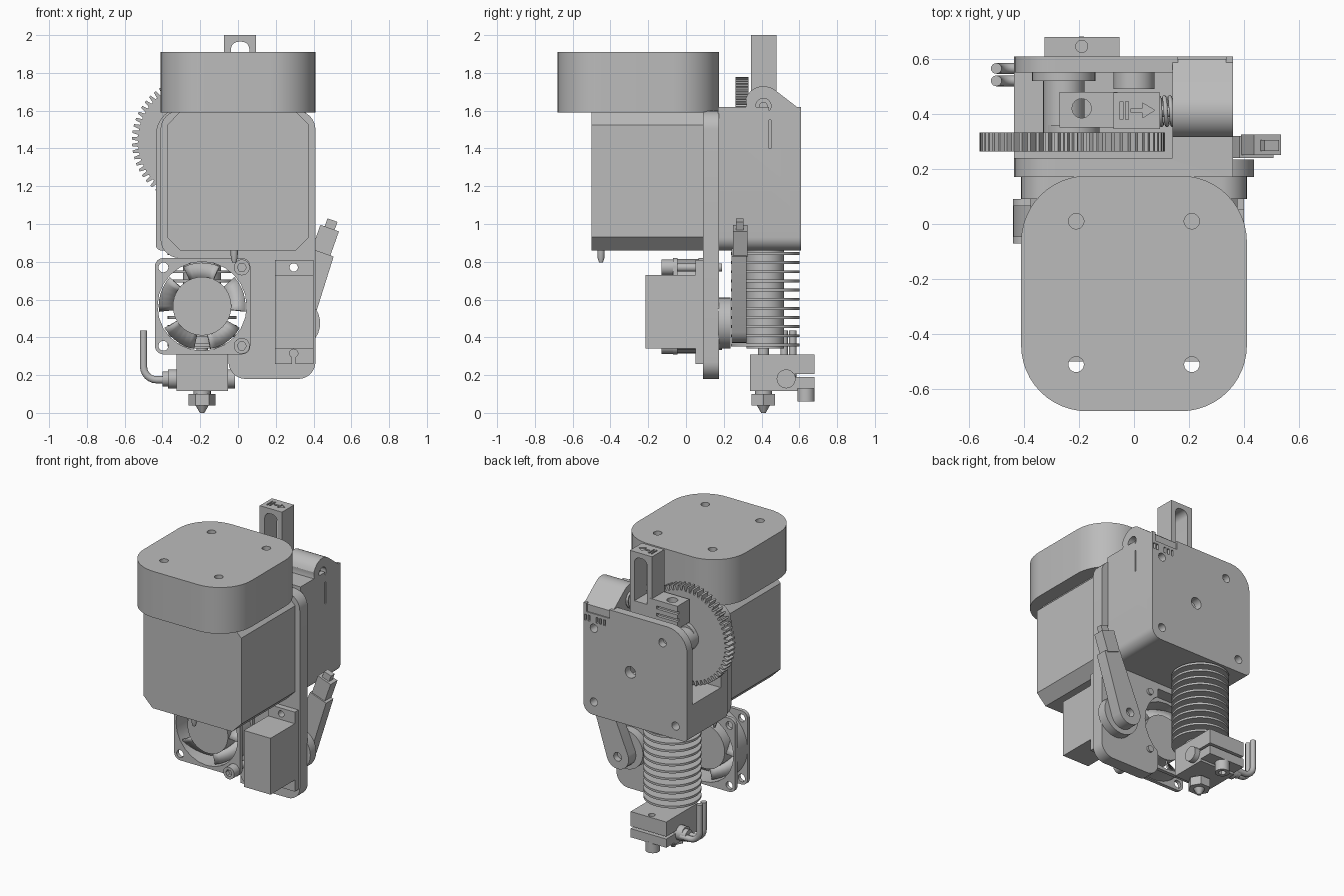
import bpy, bmesh
from math import sin, cos, pi, radians
from mathutils import Vector

if "Cube" in bpy.data.objects:
    bpy.data.objects.remove(bpy.data.objects["Cube"])

grey = bpy.data.materials.new("plain grey")
grey.use_nodes = True
grey.diffuse_color = (0.5, 0.5, 0.5, 1)
grey.node_tree.nodes["Principled BSDF"].inputs["Base Color"].default_value = (0.5, 0.5, 0.5, 1)
FRAMES = {"x": ((0, 1, 0), (0, 0, 1), (1, 0, 0)),
          "y": ((1, 0, 0), (0, 0, 1), (0, 1, 0)),
          "z": ((1, 0, 0), (0, 1, 0), (0, 0, 1))}


def finish(name, bm):
    bmesh.ops.recalc_face_normals(bm, faces=bm.faces)
    mesh = bpy.data.meshes.new(name)
    bm.to_mesh(mesh)
    bm.free()
    mesh.materials.append(grey)
    ob = bpy.data.objects.new(name, mesh)
    bpy.context.collection.objects.link(ob)
    return ob


def prism(name, pts, axis, lo, hi):
    """Extrude a 2D outline along an axis."""
    u, v, w = (Vector(a) for a in FRAMES[axis])
    bm = bmesh.new()
    rings = [[bm.verts.new(u * p + v * q + w * d) for p, q in pts] for d in (lo, hi)]
    for ring in rings:
        bm.faces.new(ring)
    for i in range(len(pts)):
        j = (i + 1) % len(pts)
        bm.faces.new((rings[0][i], rings[0][j], rings[1][j], rings[1][i]))
    return finish(name, bm)


def circle(cx, cy, r, n=32, turn=0):
    return [(cx + r * cos(turn + 2 * pi * i / n), cy + r * sin(turn + 2 * pi * i / n)) for i in range(n)]


def rounded(x0, x1, y0, y1, r, n=8):
    """Rectangle with rounded corners; n=1 gives chamfers. r may list TR, TL, BL, BR."""
    rs = r if isinstance(r, tuple) else (r,) * 4
    pts = []
    for k, (x, y, sx, sy) in enumerate(((x1, y1, -1, -1), (x0, y1, 1, -1), (x0, y0, 1, 1), (x1, y0, -1, 1))):
        steps = n if rs[k] else 0
        for i in range(steps + 1):
            a = pi / 2 * (k + i / max(steps, 1))
            pts.append((x + rs[k] * (sx + cos(a)), y + rs[k] * (sy + sin(a))))
    return pts


def box(name, x, y, z):
    return prism(name, rounded(*x, *y, 0), "z", *z)


def rod(name, axis, c, r, lo, hi, n=32):
    return prism(name, circle(*c, r, n), axis, lo, hi)


def combine(ob, tools, operation="DIFFERENCE"):
    """Apply booleans and remove the tools."""
    for tool in tools:
        mod = ob.modifiers.new("cut", "BOOLEAN")
        mod.object, mod.operation, mod.solver = tool, operation, "EXACT"
        deps = bpy.context.evaluated_depsgraph_get()
        deps.update()
        ob.data = bpy.data.meshes.new_from_object(ob.evaluated_get(deps))
        ob.modifiers.clear()
        bpy.data.objects.remove(tool)
    return ob


def holes(ob, axis, centres, r, lo, hi):
    return combine(ob, [rod("cutter", axis, c, r, lo, hi, 24) for c in centres])


def lathe(name, cx, cy, profile, n=40):
    """Closed solid of revolution about a vertical axis."""
    bm = bmesh.new()
    rings = [[bm.verts.new((x, y, z)) for x, y in circle(cx, cy, r, n)] for r, z in profile]
    bm.faces.new(rings[0])
    bm.faces.new(rings[-1])
    for a, b in zip(rings, rings[1:]):
        for i in range(n):
            bm.faces.new((a[i], a[(i + 1) % n], b[(i + 1) % n], b[i]))
    return finish(name, bm)


def tube(name, pts, r):
    curve = bpy.data.curves.new(name, "CURVE")
    curve.dimensions, curve.bevel_depth, curve.bevel_resolution, curve.use_fill_caps = "3D", r, 3, True
    spline = curve.splines.new("POLY")
    spline.points.add(len(pts) - 1)
    for point, co in zip(spline.points, pts):
        point.co = (*co, 1)
    curve.materials.append(grey)
    ob = bpy.data.objects.new(name, curve)
    bpy.context.collection.objects.link(ob)


# Motor with chamfered corners and its top cover
prism("motor", rounded(-0.375, 0.375, 0.86, 1.595, 0.07, 1), "y", -0.5, 0.1)
cover = prism("motor_cover", rounded(-0.41, 0.41, -0.68, 0.175, 0.24, 12), "z", 1.59, 1.91)
holes(cover, "z", [(x, y) for x in (-0.21, 0.21) for y in (0.01, -0.51)], 0.028, 1.5, 2)
lathe("motor_pin", -0.02, -0.45, [(0.01, 0.795), (0.018, 0.82), (0.02, 0.87)], 16)

# Mounting plate with fan opening
FX, FZ = -0.19, 0.565
plate = prism("mount_plate", rounded(-0.05, 0.41, 0.18, 1.2, 0.09), "y", 0.09, 0.175)
combine(plate, [prism("upper", rounded(-0.41, 0.41, 0.82, 1.6, 0.1), "y", 0.09, 0.175)], "UNION")
holes(plate, "y", [(FX, FZ)], 0.245, 0, 0.3)
holes(plate, "y", [(0.295, 0.77)], 0.022, 0, 0.3)

# Gearbox housing, open at the top and on its right side
house = prism("gear_housing", rounded(-0.435, 0.36, 0.86, 1.62, (0, 0.15, 0.03, 0.07), 8), "y", 0.17, 0.608)
combine(house, [box("cutter", (-0.6, 0.14), (0.24, 0.55), (1.1, 1.8)),
                box("cutter", (0.16, 0.335), (0.53, 0.7), (1.56, 1.8)),
                box("cutter", (0.2, 0.37), (0.44, 0.45), (1.4, 1.8))]
        + [box("cutter", (x, x + 0.015), (0.59, 0.7), (1.5, 1.54)) for x in (0.19, 0.22, 0.25, 0.31, 0.335)])
holes(house, "y", [(0.28, 1.46), (0.28, 0.95), (-0.345, 0.95), (-0.245, 1.5)], 0.028, 0.5, 0.7)
holes(house, "y", [(0, 1.23)], 0.04, 0.5, 0.7)
holes(house, "z", [(-0.19, 0.42)], 0.035, 0.8, 1.2)
lug = prism("tension_lug", [(0.29, 1.55), (0.32, 1.63)]
            + [(0.41 + 0.1 * cos(a), 1.63 + 0.1 * sin(a)) for a in [radians(d) for d in range(160, 40, -15)]]
            + [(0.6, 1.61), (0.6, 1.55)], "x", 0.14, 0.36)
holes(lug, "x", [(0.41, 1.625)], 0.04, 0.3, 0.4)
rod("tension_screw", "x", (0.41, 1.625), 0.022, 0.05, 0.33)
tube("tension_spring", [(0.09 + 0.06 * i / 48, 0.41 + 0.05 * cos(i * pi / 8), 1.625 + 0.05 * sin(i * pi / 8))
                        for i in range(49)], 0.008)

# Large gear and drive shaft
GX, GZ, TEETH = -0.225, 1.44, 60
teeth = []
for i in range(TEETH):
    for step, r in ((0, 0.305), (0.3, 0.305), (0.45, 0.337), (0.8, 0.337)):
        a = 2 * pi * (i + step) / TEETH
        teeth.append((GX + r * cos(a), GZ + r * sin(a)))
prism("large_gear", teeth, "y", 0.263, 0.332)
rod("gear_hub", "y", (GX, GZ), 0.1, 0.33, 0.36)
rod("drive_shaft", "y", (GX - 0.03, GZ), 0.075, 0.33, 0.54)
rod("bearing", "y", (GX - 0.03, GZ), 0.115, 0.52, 0.56)
rod("idler_bearing", "y", (0.0, 1.45), 0.075, 0.49, 0.56)

# Idler arm and tall lever with a slot
arm = box("idler_arm", (-0.27, -0.06), (0.35, 0.48), (1.55, 1.71))
holes(arm, "z", [(-0.19, 0.42)], 0.035, 1.4, 1.9)
combine(arm, [box("cutter", (-0.3, -0.11), (0.46, 0.5), (z, z + 0.02)) for z in (1.6, 1.65)])
lever = box("idler_lever", (-0.075, 0.095), (0.345, 0.478), (1.3, 2.0))
arrow = [(-0.01, 0.405), (0.03, 0.405), (0.03, 0.385), (0.075, 0.413), (0.03, 0.44), (0.03, 0.42), (-0.01, 0.42)]
combine(lever, [prism("cutter", rounded(-0.037, 0.06, 1.66, 1.965, (0.04, 0.04, 0, 0)), "y", 0.3, 0.5),
                prism("cutter", arrow, "z", 1.992, 2.1)]
        + [box("cutter", (x, x + 0.01), (0.38, 0.445), (1.992, 2.1)) for x in (-0.05, -0.03)])

# Cooling fan: two flanges, duct, hub and twisted blades
for name, y0, y1 in (("front", -0.07, -0.045), ("back", 0.065, 0.09)):
    flange = prism("fan_flange_" + name, rounded(-0.44, 0.065, 0.31, 0.82, 0.045), "y", y0, y1)
    holes(flange, "y", [(FX, FZ)], 0.236, -1, 1)
    holes(flange, "y", [(-0.395, 0.77), (-0.395, 0.355)], 0.026, -1, 1)
duct = rod("fan_duct", "y", (FX, FZ), 0.25, -0.06, 0.08, 48)
combine(duct, [rod("cutter", "y", (FX, FZ), 0.236, -1, 1, 48)])
rod("fan_hub", "y", (FX, FZ), 0.155, -0.06, 0.07, 40)
bm = bmesh.new()
for k in range(5):
    rows = []
    for i in range(7):
        a = radians(72 * k + 66 + 8 * i)
        rows.append([bm.verts.new((FX + r * cos(a), -0.05 + 0.018 * i, FZ + r * sin(a))) for r in (0.14, 0.23)])
    for a, b in zip(rows, rows[1:]):
        bm.faces.new((a[0], a[1], b[1], b[0]))
blades = finish("fan_blades", bm)
blades.modifiers.new("thickness", "SOLIDIFY").thickness = 0.01
for z in (0.77, 0.355):
    rod("fan_bolt", "y", (0.02, z), 0.022, -0.1, 0.19, 20)
    head = rod("fan_bolt_head", "y", (0.02, z), 0.042, -0.13, -0.07, 24)
    combine(head, [prism("cutter", circle(0.02, z, 0.024, 6), "y", -0.2, -0.1)])

# Servo, output disc and probe arm
box("servo_body", (0.195, 0.4), (-0.215, 0.09), (0.34, 0.73))
ears = box("servo_ears", (0.195, 0.4), (0.05, 0.09), (0.26, 0.81))
holes(ears, "y", [(0.295, 0.77), (0.295, 0.315)], 0.022, 0, 0.2)
combine(ears, [box("cutter", (0.285, 0.305), (0, 0.2), (0.2, 0.31))])
rod("servo_disc", "y", (0.3, 0.475), 0.135, 0.17, 0.235)
PX, PZ, LEAN = 0.3, 0.455, radians(19.5)


def leaned(pts):
    return [(PX + s * cos(LEAN) + t * sin(LEAN), PZ - s * sin(LEAN) + t * cos(LEAN)) for s, t in pts]


foot = [(0.085 * cos(a), 0.085 * sin(a)) for a in [pi + pi * i / 10 for i in range(11)]]
swing = prism("probe_arm", leaned(foot + [(0.07, 0.42), (-0.06, 0.42)]), "y", 0.24, 0.32)
holes(swing, "y", [(PX, PZ)], 0.03, 0.28, 0.4)
prism("probe_switch", leaned(rounded(-0.052, 0.052, 0.41, 0.555, 0)), "y", 0.25, 0.325)
prism("probe_tip", leaned(rounded(-0.028, 0.028, 0.55, 0.6, 0)), "y", 0.265, 0.305)

# Finned heat sink
HX, HY = -0.19, 0.42
profile = [(0.1, 0.34)]
for i in range(11):
    z = 0.352 + 0.0485 * i
    profile += [(0.1, z), (0.182, z), (0.182, z + 0.015), (0.1, z + 0.015)]
lathe("heat_sink", HX, HY, profile + [(0.1, 0.88)], 48)
rod("heat_break", "z", (HX, HY - 0.01), 0.03, 0.3, 0.35, 20)

# Heater block, cartridge, clamp screw and wires
block = box("heater_block", (-0.325, -0.052), (0.338, 0.68), (0.115, 0.308))
combine(block, [box("cutter", (-0.4, 0.1), (0.56, 0.8), (0.19, 0.207)),
                box("cutter", (-0.4, 0.1), (0.59, 0.8), (0.05, 0.13))])
holes(block, "z", [(HX, 0.645)], 0.022, 0.25, 0.4)
rod("heater_cartridge", "x", (0.53, 0.18), 0.05, -0.37, -0.015)
rod("cartridge_collar", "x", (0.54, 0.18), 0.04, -0.4, -0.36)
screw = rod("clamp_screw", "z", (HX, 0.635), 0.046, 0.06, 0.135)
combine(screw, [prism("cutter", circle(HX, 0.635, 0.025, 6), "z", 0, 0.09)])
for y in (0.52, 0.565):
    bend = [(-0.43 - 0.07 * sin(a), y, 0.245 - 0.07 * cos(a)) for a in [pi / 2 * i / 6 for i in range(7)]]
    tube("heater_wire", [(-0.36, y, 0.175)] + bend + [(-0.5, y, 0.435)], 0.02)

# Nozzle
lathe("nozzle_neck", HX, HY - 0.01, [(0.012, 0), (0.035, 0.04), (0.045, 0.045), (0.045, 0.12)], 24)
prism("nozzle_hex", circle(HX, HY - 0.01, 0.072, 6), "z", 0.04, 0.1)

# Smooth round surfaces, keep edges sharp
bpy.ops.object.select_all(action="DESELECT")
for ob in bpy.context.scene.objects:
    if ob.type == "MESH" and grey.name in ob.data.materials:
        ob.select_set(True)
        bpy.context.view_layer.objects.active = ob
bpy.ops.object.shade_smooth_by_angle(angle=radians(30))
